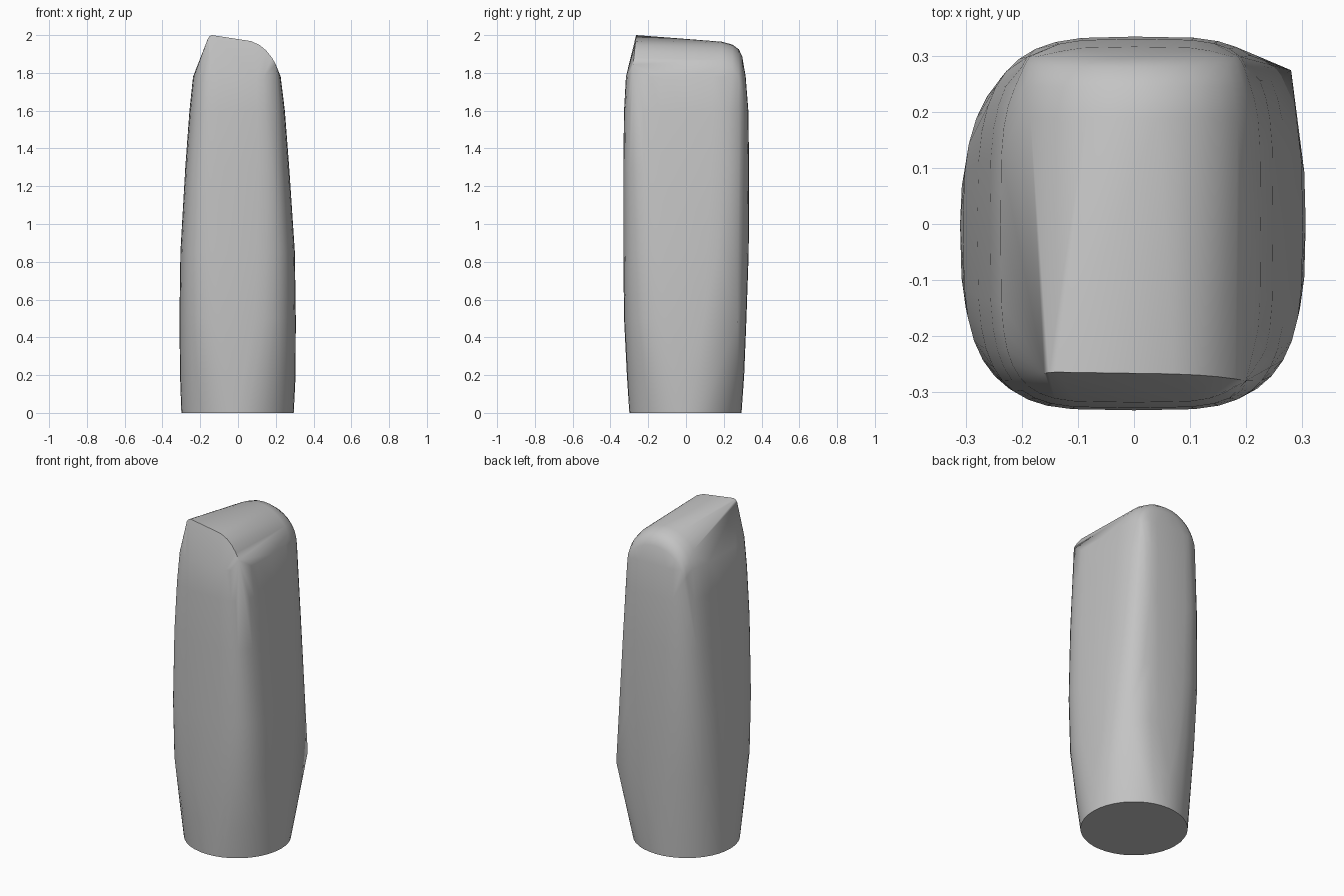
import bpy, bmesh, math

if "Cube" in bpy.data.objects:
    bpy.data.objects.remove(bpy.data.objects["Cube"])

grey = bpy.data.materials.new("plain grey")
grey.diffuse_color = (0.55, 0.55, 0.55, 1)
grey.use_nodes = True
grey.node_tree.nodes["Principled BSDF"].inputs["Base Color"].default_value = grey.diffuse_color


def power(v, n):
    return math.copysign(abs(v) ** (2 / n), v)


points = []

# Body: round base growing into a rounded square (z, left, right, front, back, squareness)
sections = [
    (0.00, 0.300, 0.295, 0.300, 0.294, 2.0),
    (0.20, 0.307, 0.305, 0.313, 0.308, 2.3),
    (0.50, 0.310, 0.306, 0.328, 0.320, 3.0),
    (0.85, 0.305, 0.301, 0.332, 0.332, 3.4),
    (1.30, 0.279, 0.271, 0.332, 0.334, 4.0),
    (1.60, 0.257, 0.248, 0.328, 0.330, 4.2),
    (1.78, 0.238, 0.226, 0.318, 0.316, 4.5),
]
SIDES = 40
for z, left, right, front, back, n in sections:
    for i in range(SIDES):
        a = 2 * math.pi * i / SIDES
        c, s = math.cos(a), math.sin(a)
        # the back left edge is softer than the others
        m = max(2.0, n - 0.6) if c < 0 and s > 0 else n
        x, y = power(c, m), power(s, m)
        points.append((x * (right if x > 0 else left), y * (back if y > 0 else front), z))

# Bulging corner low on the back right
points.append((0.28, 0.274, 0.48))

# Rounded arches at the back of the top (y, half width, spring height, rise)
for y, w, z0, rise in [(0.19, 0.222, 1.75, 0.215), (0.245, 0.212, 1.75, 0.20),
                       (0.28, 0.200, 1.74, 0.185), (0.298, 0.190, 1.72, 0.165)]:
    for i in range(17):
        a = math.pi * i / 16
        points.append((w * math.cos(a), y, z0 + rise * math.sin(a)))

# Front edge of the top: peak on the left, rounded off to the right
front_edge = [(-0.16, 1.98), (-0.152, 1.993), (-0.138, 2.0), (0.07, 1.968),
              (0.115, 1.947), (0.15, 1.918), (0.18, 1.88), (0.20, 1.845)]
for x, z in front_edge:
    points.append((x, -0.264 - (2.0 - z) * 0.1, z))

bm = bmesh.new()
for p in points:
    bm.verts.new(p)
bmesh.ops.remove_doubles(bm, verts=bm.verts[:], dist=0.0005)
res = bmesh.ops.convex_hull(bm, input=bm.verts[:], use_existing_faces=False)
junk = {v for key in ("geom_interior", "geom_unused") for v in res[key]
        if isinstance(v, bmesh.types.BMVert)}
bmesh.ops.delete(bm, geom=list(junk), context='VERTS')
bmesh.ops.delete(bm, geom=[v for v in bm.verts if not v.link_faces], context='VERTS')
bmesh.ops.dissolve_limit(bm, angle_limit=math.radians(0.5), verts=bm.verts[:], edges=bm.edges[:])
bmesh.ops.recalc_face_normals(bm, faces=bm.faces[:])

mesh = bpy.data.meshes.new("rounded_body")
bm.to_mesh(mesh)
bm.free()
mesh.materials.append(grey)
body = bpy.data.objects.new("rounded_body", mesh)
bpy.context.collection.objects.link(body)
bpy.context.view_layer.objects.active = body
body.select_set(True)
bpy.ops.object.shade_smooth_by_angle(angle=math.radians(40))
